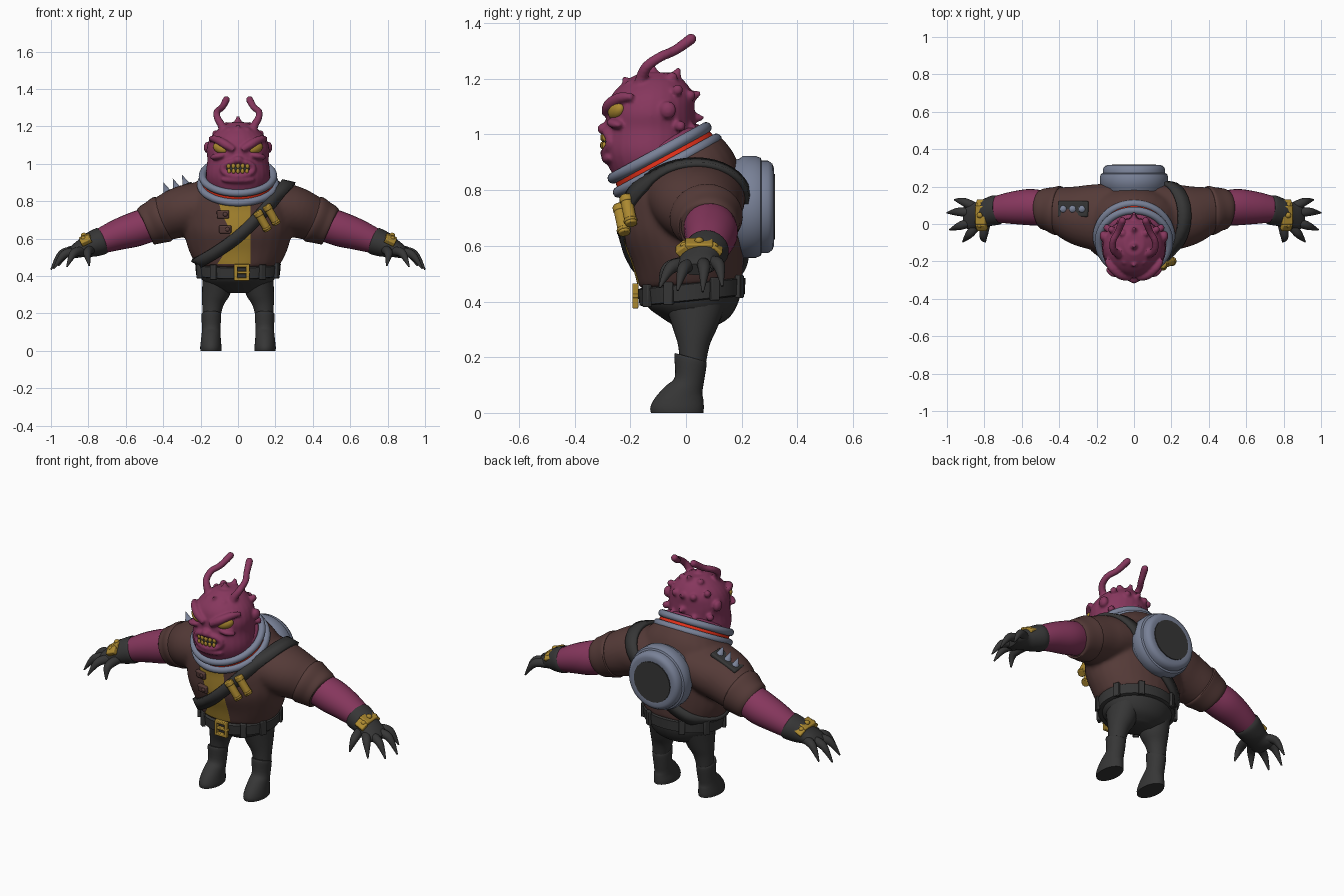
import bpy, bmesh
from math import sin, cos, pi, radians, sqrt
from mathutils import Vector, Matrix, Euler
from mathutils.bvhtree import BVHTree

if "Cube" in bpy.data.objects:
    bpy.data.objects.remove(bpy.data.objects["Cube"])


def material(name, r, g, b):
    m = bpy.data.materials.new(name)
    m.use_nodes = True
    m.diffuse_color = (r, g, b, 1)
    m.node_tree.nodes["Principled BSDF"].inputs["Base Color"].default_value = (r, g, b, 1)
    return m


SKIN = material("magenta skin", .24, .038, .11)
LEATHER = material("brown leather", .09, .043, .039)
DARK = material("charcoal", .037, .037, .037)
BRASS = material("brass yellow", .41, .25, .03)
STEEL = material("blue grey steel", .19, .22, .31)
RED = material("red band", .78, .03, .01)
parts = []


def finish(name, bm, mat, bevel=0):
    bmesh.ops.recalc_face_normals(bm, faces=bm.faces)
    me = bpy.data.meshes.new(name)
    bm.to_mesh(me)
    bm.free()
    me.materials.append(mat)
    ob = bpy.data.objects.new(name, me)
    bpy.context.collection.objects.link(ob)
    parts.append(ob)
    if bevel:
        mod = ob.modifiers.new("bevel", "BEVEL")
        mod.width, mod.segments = bevel, 2
    return ob


def catmull(rows, steps):
    """Resample rows of numbers with a smooth curve through every row."""
    out = []
    for i in range(len(rows) - 1):
        p0, p1 = rows[max(i - 1, 0)], rows[i]
        p2, p3 = rows[i + 1], rows[min(i + 2, len(rows) - 1)]
        for s in range(steps):
            t = s / steps
            out.append([.5 * (2 * b + (c - a) * t + (2 * a - 5 * b + 4 * c - d) * t * t
                              + (3 * b - a - 3 * c + d) * t ** 3)
                        for a, b, c, d in zip(p0, p1, p2, p3)])
    return out + [list(rows[-1])]


def loft(bm, rows, side=1, steps=4, seg=28, ref=(0, 0, 1), axis=None):
    """Rows are x, y, z, radius a, radius b; a sixth number makes level rings tilted by it."""
    rows = catmull(rows, steps)
    pts = [Vector(r[:3]) for r in rows]
    rings = []
    for i, r in enumerate(rows):
        if len(r) > 5:
            A, B = Vector((1, 0, 0)), Vector((0, cos(radians(r[5])), sin(radians(r[5]))))
        else:
            T = Vector(axis) if axis else pts[min(i + 1, len(pts) - 1)] - pts[max(i - 1, 0)]
            A = Vector(ref).cross(T).normalized()
            B = T.cross(A).normalized()
        ring = []
        for k in range(seg):
            p = pts[i] + A * r[3] * cos(2 * pi * k / seg) + B * r[4] * sin(2 * pi * k / seg)
            ring.append(bm.verts.new((p.x * side, p.y, p.z)))
        rings.append(ring)
    for lo, hi in zip(rings, rings[1:]):
        for k in range(seg):
            j = (k + 1) % seg
            bm.faces.new((lo[k], lo[j], hi[j], hi[k]))
    bm.faces.new(rings[0][::-1])
    bm.faces.new(rings[-1])
    return bm


def place(loc, size, rot=(0, 0, 0)):
    return Matrix.LocRotScale(Vector(loc), Euler([radians(a) for a in rot]), Vector(size))


def ball(bm, loc, size, rot=(0, 0, 0)):
    bmesh.ops.create_uvsphere(bm, u_segments=20, v_segments=12, radius=1, matrix=place(loc, size, rot))


def box(bm, loc, size, rot=(0, 0, 0)):
    bmesh.ops.create_cube(bm, size=1, matrix=place(loc, size, rot))


def cone(bm, loc, r1, r2, depth, rot=(0, 0, 0)):
    bmesh.ops.create_cone(bm, cap_ends=True, segments=20, radius1=r1, radius2=r2, depth=depth,
                          matrix=place(loc, (1, 1, 1), rot))


def fuse(ob, voxel, smooth):
    """Blend overlapping volumes into one skin."""
    mod = ob.modifiers.new("remesh", "REMESH")
    mod.mode, mod.voxel_size = "VOXEL", voxel
    mod = ob.modifiers.new("smooth", "SMOOTH")
    mod.factor, mod.iterations = .5, smooth
    dg = bpy.context.evaluated_depsgraph_get()
    me = bpy.data.meshes.new_from_object(ob.evaluated_get(dg))
    ob.modifiers.clear()
    ob.data = me
    return BVHTree.FromPolygons([v.co for v in me.vertices], [p.vertices[:] for p in me.polygons])


SIDES = ((1, "left_"), (-1, "right_"))

# Jacket: body and sleeves blended together
bm = loft(bmesh.new(), [(0, .018, .46, .225, .185, 5), (0, .01, .55, .268, .2, 6),
                        (0, -.005, .66, .29, .222, 10), (0, -.012, .76, .285, .228, 16),
                        (0, -.03, .84, .26, .222, 24), (0, -.06, .9, .2, .205, 28)])
for s, side in SIDES:
    loft(bm, [(.12, .03, .79, .19, .13), (.28, .045, .75, .165, .137),
              (.39, .07, .71, .13, .122), (.48, .08, .672, .104, .104)], s)
jacket = fuse(finish("jacket", bm, LEATHER), .012, 6)


def front_y(x, z):
    return jacket.ray_cast(Vector((x, -1, z)), Vector((0, 1, 0)))[0].y


# Shirt panel in the jacket opening
bm = bmesh.new()
grid = []
for left, z in catmull([(-.11, .465), (-.06, .55), (-.045, .64), (-.085, .73), (-.1, .785)], 6):
    xs = [left + (.068 - left) * k / 10 for k in range(11)]
    grid.append([bm.verts.new((x, front_y(x, z) - .005, z)) for x in xs])
for lo, hi in zip(grid, grid[1:]):
    for k in range(10):
        bm.faces.new((lo[k], lo[k + 1], hi[k + 1], hi[k]))
finish("shirt_panel", bm, BRASS)

# Jacket clasps
bm = bmesh.new()
for x, z in ((-.08, .73), (-.068, .65)):
    y = front_y(x, z)
    box(bm, (x, y - .006, z), (.066, .024, .042), (8, 0, -10))
    ball(bm, (x + .012, y - .02, z), (.012, .008, .012))
finish("jacket_clasps", bm, LEATHER, .006)

# Shoulder strap wrapped around the jacket
bm = bmesh.new()
a = radians(40)
along, up = Vector((cos(a), 0, sin(a))), Vector((-sin(a), 0, cos(a)))
strip = []
for k in range(72):
    t = 2 * pi * k / 72
    d = (along * cos(t) + Vector((0, sin(t), 0)) + up * .12 * cos(t) ** 2).normalized()
    pair = []
    for w in (-.031, .031):
        hit = jacket.ray_cast(Vector((0, 0, .612)) + up * w, d)[0]
        pair.append(bm.verts.new(hit + d * .008))
    strip.append(pair)
for p, q in zip(strip, strip[1:] + strip[:1]):
    bm.faces.new((p[0], p[1], q[1], q[0]))
mod = finish("shoulder_strap", bm, DARK).modifiers.new("thickness", "SOLIDIFY")
mod.thickness, mod.offset = .022, 0

# Brass canisters on the strap
bm = bmesh.new()
for x, z in ((.132, .695), (.18, .728)):
    y = front_y(x, z) - .026
    for off, r, h in ((0, .022, .12), (.045, .025, .025), (-.045, .025, .012)):
        cone(bm, (x - off * .5, y - off * .15, z + off * .84), r, r, h, (10, -30, 0))
finish("canisters", bm, BRASS, .004)

# Spiked shoulder plate
bm, spikes = bmesh.new(), bmesh.new()
box(bm, (-.325, .08, .862), (.175, .085, .024), (0, -22, 0))
for x, z in ((-.385, .867), (-.335, .888), (-.285, .907)):
    cone(spikes, (x, .08, z), .027, 0, .075, (0, -22, 0))
finish("shoulder_plate", bm, DARK, .008)
finish("shoulder_spikes", spikes, STEEL)

# Collar: red band, two steel rings and the neck inside
finish("collar_band", loft(bmesh.new(), [(0, -.065, .885, .198, .2, 28.5), (0, -.093, .935, .188, .19, 29)],
                           steps=1, seg=48), RED)
finish("neck", loft(bmesh.new(), [(0, -.07, .89, .17, .17, 29), (0, -.1, .946, .172, .175, 29),
                                  (0, -.11, .965, .15, .15, 29)]), SKIN)
for name, y, z, r in (("collar_lower_ring", -.067, .888, .2), ("collar_upper_ring", -.095, .934, .19)):
    bpy.ops.mesh.primitive_torus_add(location=(0, y, z), rotation=(radians(28.5), 0, 0), major_radius=r,
                                     minor_radius=.02, major_segments=56, minor_segments=14)
    ob = bpy.context.object
    ob.name = name
    ob.data.materials.append(STEEL)
    parts.append(ob)

# Head: skull, brows, nose, lips, warts and feelers blended together
bm = loft(bmesh.new(), [(0, -.11, .84, .15, .145, 0), (0, -.125, .9, .167, .16, 0),
                        (0, -.13, .95, .172, .166, 0), (0, -.128, 1.02, .164, .162, 0),
                        (0, -.127, 1.08, .168, .158, 0), (0, -.12, 1.14, .148, .148, 0),
                        (0, -.112, 1.19, .102, .108, 0), (0, -.105, 1.222, .05, .06, 0)])
ball(bm, (0, -.285, 1.02), (.03, .034, .024))
ball(bm, (0, -.27, .915), (.09, .034, .024))
for k in range(24):
    t = 2 * pi * k / 24
    x = .082 * cos(t)
    ball(bm, (x, -.293 + 3 * x * x, .974 + .04 * sin(t)), (.017, .016, .016))
for s, side in SIDES:
    loft(bm, [(.02, -.285, 1.075, .018, .018), (.07, -.275, 1.105, .023, .023),
              (.12, -.235, 1.132, .02, .02), (.15, -.19, 1.135, .012, .012)], s)
    loft(bm, [(.075, -.165, 1.15, .027, .027), (.085, -.16, 1.2, .022, .022), (.11, -.14, 1.245, .019, .019),
              (.112, -.09, 1.28, .018, .018), (.085, -.04, 1.302, .018, .018),
              (.062, .018, 1.343, .02, .02)], s, ref=(1, 0, 0))
    ball(bm, (.062 * s, .018, 1.343), (.02, .02, .02))
    ball(bm, (.162 * s, -.065, 1.088), (.022, .03, .032))
    ball(bm, (.108 * s, -.255, 1.04), (.045, .028, .018), (0, 10 * s, 25 * s))
    for x, y, z in ((.07, .02, 1.02), (.06, .015, 1.14), (.12, -.03, 1.16), (.145, -.02, 1.03),
                    (.06, -.05, 1.205), (.05, -.2, 1.175)):
        ball(bm, (x * s, y, z), (.019, .02, .02))
for y, z, tilt in ((-.21, 1.185, 35), (-.12, 1.228, 5), (-.035, 1.215, -25), (.028, 1.14, -70), (.036, 1.06, -90)):
    cone(bm, (0, y, z), .03, .007, .055, (tilt, 0, 0))
fuse(finish("head", bm, SKIN), .007, 4)

# Mouth, teeth and eyes
bm = bmesh.new()
ball(bm, (0, -.272, .974), (.072, .03, .031))
finish("mouth", bm, DARK)
bm = bmesh.new()
for k in range(-2, 3):
    x = .025 * k
    ball(bm, (x, -.298 + 3 * x * x, .989), (.011, .01, .015))
    ball(bm, (x * .95, -.299 + 3 * x * x, .961), (.01, .01, .014))
finish("teeth", bm, BRASS)
for s, side in SIDES:
    bm = bmesh.new()
    ball(bm, (.092 * s, -.25, 1.085), (.046, .025, .03), (0, -18 * s, 28 * s))
    finish(side + "eye", bm, BRASS)

# Arms, gloves and legs
for s, side in SIDES:
    finish(side + "sleeve_cuff", loft(bmesh.new(), [
        (.395, .072, .708, .125, .122), (.41, .073, .702, .132, .127), (.45, .078, .685, .118, .117),
        (.488, .08, .67, .108, .108), (.497, .08, .666, .095, .095)], s), LEATHER)
    finish(side + "forearm", loft(bmesh.new(), [
        (.46, .082, .68, .09, .092), (.55, .09, .65, .097, .093), (.64, .087, .622, .088, .083),
        (.72, .08, .592, .074, .07), (.77, .07, .572, .06, .06)], s), SKIN)
    bm = loft(bmesh.new(), [(.725, .078, .59, .068, .066), (.735, .076, .586, .08, .074),
                            (.79, .06, .566, .074, .066), (.83, .048, .55, .07, .05),
                            (.875, .04, .53, .075, .036), (.905, .038, .515, .055, .022)], s)
    for base, mid, tip in (((.85, .09, .54), (.91, .118, .53), (.96, .13, .455)),
                           ((.86, .06, .535), (.94, .065, .52), (1, .06, .435)),
                           ((.86, .015, .53), (.93, -.01, .515), (.985, -.03, .44)),
                           ((.84, -.005, .535), (.88, -.055, .52), (.915, -.095, .45)),
                           ((.79, .01, .54), (.805, -.065, .52), (.795, -.095, .455))):
        loft(bm, [(*base, .025, .025), (*mid, .022, .022), (*tip, .004, .004)], s, steps=6, seg=14, ref=(0, 0, 1))
    finish(side + "glove", bm, DARK)
    bm = bmesh.new()
    box(bm, (.818 * s, .047, .605), (.06, .1, .03), (0, 25 * s, 0))
    for e in (-1, 1):
        box(bm, (.815 * s, .047 + .06 * e, .59), (.058, .045, .03), (-40 * e, 25 * s, 0))
    for y in (-.005, .047, .1):
        ball(bm, (.824 * s, y, .618 - abs(y - .047) * .35), (.016, .016, .014))
    finish(side + "wrist_guard", bm, BRASS, .006)
    finish(side + "trouser_leg", loft(bmesh.new(), [
        (.105, .035, .39, .085, .11, 0), (.118, .032, .3, .074, .078, 0),
        (.135, .028, .24, .056, .056, 0), (.145, .024, .15, .043, .043, 0)], s), DARK)
    finish(side + "boot", loft(bmesh.new(), [
        (.145, -.032, 0, .056, .094, 0), (.145, -.032, .02, .057, .096, 0), (.145, -.026, .05, .054, .088, 0),
        (.144, -.006, .085, .051, .066, -12), (.143, .012, .12, .049, .053, -10),
        (.143, .016, .19, .053, .06, -15), (.143, .016, .2, .047, .053, -15)], s), DARK)

# Trouser seat and belt
finish("trouser_seat", loft(bmesh.new(), [
    (0, .02, .47, .215, .178, 5), (0, .026, .4, .203, .168, 5), (0, .033, .345, .16, .125, 0),
    (0, .033, .31, .08, .07, 0)]), DARK)
finish("belt", loft(bmesh.new(), [(0, .022, .402, .212, .178, 6), (0, .022, .406, .224, .19, 6),
                                  (0, .02, .463, .229, .195, 6), (0, .02, .468, .217, .182, 6)],
                    steps=1, seg=48), DARK)
bm = bmesh.new()
for deg in (25, 62, 118, 155, 205, 235, 305, 335):
    t = radians(deg)
    x, y = .229 * cos(t), .02 + .195 * sin(t)
    box(bm, (x, y, .435 + .1 * y), (.02, .035, .082), (0, 0, deg))
finish("belt_loops", bm, DARK, .004)

# Belt buckle frame with prong
bm = bmesh.new()
for x, z, w, h in ((-.012, .42, .018, .09), (.052, .42, .018, .09), (.02, .456, .08, .018),
                   (.02, .384, .08, .018), (.03, .42, .07, .015)):
    box(bm, (x, -.182, z), (w, .022, h))
finish("belt_buckle", bm, BRASS, .004)

# Round back tank with a dark face
finish("back_tank", loft(bmesh.new(), [(0, y, .74, r, r) for y, r in (
    (.13, .16), (.19, .172), (.205, .183), (.25, .183), (.268, .176), (.272, .166), (.295, .166),
    (.31, .155), (.316, .14), (.314, .122))], steps=1, seg=56, axis=(0, 1, 0)), STEEL)
bm = bmesh.new()
cone(bm, (0, .315, .74), .118, .118, .008, (90, 0, 0))
finish("tank_face", bm, DARK)

# Smooth shading with sharp edges kept
bpy.ops.object.select_all(action="DESELECT")
for ob in parts:
    ob.select_set(True)
bpy.context.view_layer.objects.active = parts[0]
bpy.ops.object.shade_smooth_by_angle(angle=radians(40))
